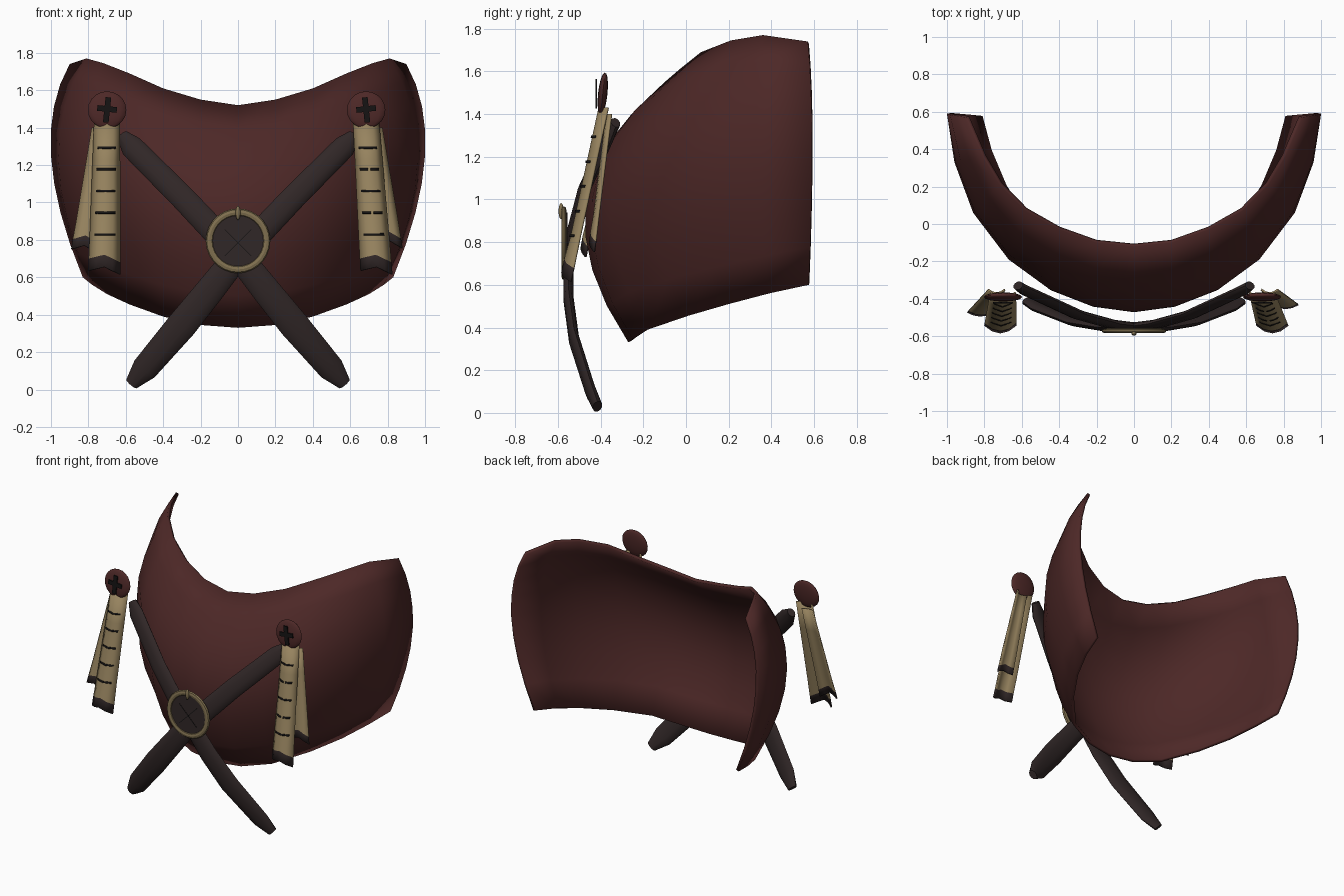
import bpy, bmesh, math
from mathutils import Vector, Matrix

cube = bpy.data.objects.get("Cube")
if cube:
    bpy.data.objects.remove(cube, do_unlink=True)


def material(name, r, g, b):
    mat = bpy.data.materials.new(name)
    mat.use_nodes = True
    mat.diffuse_color = (r, g, b, 1)
    mat.node_tree.nodes["Principled BSDF"].inputs["Base Color"].default_value = (r, g, b, 1)
    return mat


RED = material("dark red leather", .074, .021, .02)
BROWN = material("dark brown leather", .03, .02, .02)
CREAM = material("cream cloth", .31, .23, .115)
BRASS = material("dull brass", .22, .165, .08)
BLACK = material("black thread", .008, .007, .007)


def finish(name, bm, mats, angle=40):
    mesh = bpy.data.meshes.new(name)
    bm.to_mesh(mesh)
    bm.free()
    obj = bpy.data.objects.new(name, mesh)
    bpy.context.collection.objects.link(obj)
    for mat in mats:
        mesh.materials.append(mat)
    bpy.ops.object.select_all(action='DESELECT')
    obj.select_set(True)
    bpy.context.view_layer.objects.active = obj
    bpy.ops.object.shade_smooth_by_angle(angle=math.radians(angle))
    return obj


def sheet(name, cols, rows, point, mats, thickness, offset=0, paint=None):
    """Grid surface: columns run left to right, rows run bottom to top."""
    bm = bmesh.new()
    grid = [[bm.verts.new(point(c, r)) for c in cols] for r in rows]
    for j in range(len(rows) - 1):
        for i in range(len(cols) - 1):
            face = bm.faces.new((grid[j][i], grid[j][i + 1], grid[j + 1][i + 1], grid[j + 1][i]))
            face.material_index = paint(j) if paint else 0
    obj = finish(name, bm, mats)
    solid = obj.modifiers.new("thickness", 'SOLIDIFY')
    solid.thickness, solid.offset = thickness, offset
    return obj


def plate(name, centre, size, mat, turn=0):
    bm = bmesh.new()
    bmesh.ops.create_cube(bm, size=1, matrix=Matrix.Translation(centre)
                          @ Matrix.Rotation(turn, 4, 'Y') @ Matrix.Diagonal((*size, 1)))
    return finish(name, bm, [mat])


def ellipsoid(name, centre, radii, mat, tilt=0):
    bm = bmesh.new()
    bmesh.ops.create_uvsphere(bm, u_segments=16, v_segments=10, radius=1,
                              matrix=Matrix.Translation(centre)
                              @ Matrix.Rotation(tilt, 4, 'X') @ Matrix.Diagonal((*radii, 1)))
    return finish(name, bm, [mat], 60)


# Curved body plate: three rails from the centre to the rear edge
BOTTOM = [(0, -.27, .33), (.2, -.25, .345), (.4, -.18, .39), (.58, .01, .455),
          (.7, .2, .51), (.78, .39, .56), (.83, .575, .6)]
MIDDLE = [(0, -.47, .98), (.22, -.44, 1), (.45, -.35, 1.05), (.67, -.19, 1.11),
          (.86, .06, 1.17), (.96, .33, 1.22), (1, .59, 1.25)]
TOP = [(0, -.12, 1.52), (.2, -.1, 1.55), (.4, -.03, 1.61), (.58, .07, 1.69),
       (.72, .21, 1.745), (.81, .36, 1.77), (.9, .57, 1.74)]


def body_point(c, v):
    low, mid, high = (Vector(rail[abs(c)]) for rail in (BOTTOM, MIDDLE, TOP))
    p = low * (1 - v) * (1 - 2 * v) + mid * 4 * v * (1 - v) + high * v * (2 * v - 1)
    if c < 0:
        p.x = -p.x
    return p


sheet("body_plate", range(-6, 7), [j / 8 for j in range(9)], body_point, [RED], .022, -1)

# Crossed straps: path with half widths, lofted with an oval section
PATH = [(-.62, -.33, 1.36, .032), (-.57, -.36, 1.3, .062), (-.3, -.485, 1.03, .066),
        (-.12, -.535, .84, .068), (0, -.55, .72, .07), (.15, -.55, .53, .076),
        (.3, -.525, .345, .08), (.5, -.45, .11, .07), (.57, -.415, .03, .036)]


def strap(name, side):
    bm = bmesh.new()
    pts = [Vector((x * side, y, z)) for x, y, z, w in PATH]
    rings = []
    for i, p in enumerate(pts):
        tangent = (pts[min(i + 1, len(pts) - 1)] - pts[max(i - 1, 0)]).normalized()
        across = tangent.cross(Vector((0, 1, 0))).normalized()
        normal = across.cross(tangent)
        rings.append([bm.verts.new(p + across * PATH[i][3] * math.cos(a) + normal * .024 * math.sin(a))
                      for a in (math.tau * k / 10 for k in range(10))])
    for a, b in zip(rings, rings[1:]):
        for k in range(10):
            n = (k + 1) % 10
            bm.faces.new((a[k], a[n], b[n], b[k]))
    bm.faces.new(rings[0])
    bm.faces.new(rings[-1])
    bmesh.ops.recalc_face_normals(bm, faces=bm.faces)
    finish(name, bm, [BROWN], 50)


strap("strap_right_to_left", 1)
strap("strap_left_to_right", -1)

# Buckle: ring, prong, backing disc and crossed seams
bpy.ops.mesh.primitive_torus_add(major_segments=28, minor_segments=8, major_radius=.153,
                                 minor_radius=.02, location=(0, -.572, .795),
                                 rotation=(math.pi / 2, 0, 0))
ring = bpy.context.object
ring.name = "buckle_ring"
ring.scale.z = .6
ring.data.materials.append(BRASS)
bpy.ops.object.shade_smooth_by_angle()
ellipsoid("buckle_prong", (0, -.585, .945), (.013, .012, .038), BRASS)
disc = bmesh.new()
bmesh.ops.create_cone(disc, cap_ends=True, segments=28, radius1=.145, radius2=.145, depth=.02,
                      matrix=Matrix.Translation((0, -.566, .795)) @ Matrix.Rotation(math.pi / 2, 4, 'X'))
finish("buckle_disc", disc, [BROWN])
for turn in (-1, 1):
    plate("buckle_seam", (0, -.576, .785), (.2, .003, .005), BLACK, turn * math.pi / 4)


# Hanging cloth strips with dark forked ends
def strip_surface(top, bottom, half_top, half_bottom, bulge):
    top, bottom = Vector(top), Vector(bottom)

    def point(u, t):
        p = top.lerp(bottom, t)
        p.x += u * (half_top + (half_bottom - half_top) * t)
        p.y += bulge * u * u
        if t > .85:
            p.z += .03 * (1 - abs(u)) - .01 * u
        return p
    return point


def cloth(name, surface):
    sheet(name, [-1, -.5, 0, .5, 1], [1, .92, .75, .5, .25, 0], surface, [CREAM, BROWN], .01,
          paint=lambda j: 1 if j == 0 else 0)


def tassel(label, x, front_end, back_top, back_end, broken):
    front = strip_surface((x, -.405, 1.43), front_end, .067, .083, .04)
    cloth(label + "_front_cloth", front)
    cloth(label + "_back_cloth", strip_surface(back_top, back_end, .045, .068, .02))
    # Stitches follow the cloth surface
    for k in range(5):
        t = .17 + k * .144
        spans = [(-.7, -.1), (.1, .7)] if broken and k % 2 else [(-.7, .7)]
        for a, b in spans:
            sheet(label + "_stitch", [a, (a + b) / 2, b], [t + .007, t - .007],
                  lambda u, v: front(u, v) + Vector((0, -.009, 0)), [BLACK], .004)
    # Button with a stitched cross
    ellipsoid(label + "_button", (x, -.39, 1.495), (.103, .022, .1), RED, math.radians(-6))
    lean = math.radians(6 if x < 0 else -6)
    plate(label + "_cross_upright", (x, -.42, 1.495), (.03, .008, .135), BLACK, lean)
    plate(label + "_cross_bar", (x, -.42, 1.5), (.105, .008, .03), BLACK, lean)


tassel("right_tassel", -.7, (-.715, -.58, .625), (-.735, -.37, 1.4), (-.822, -.49, .74), False)
tassel("left_tassel", .685, (.74, -.58, .625), (.725, -.37, 1.4), (.81, -.45, .765), True)
